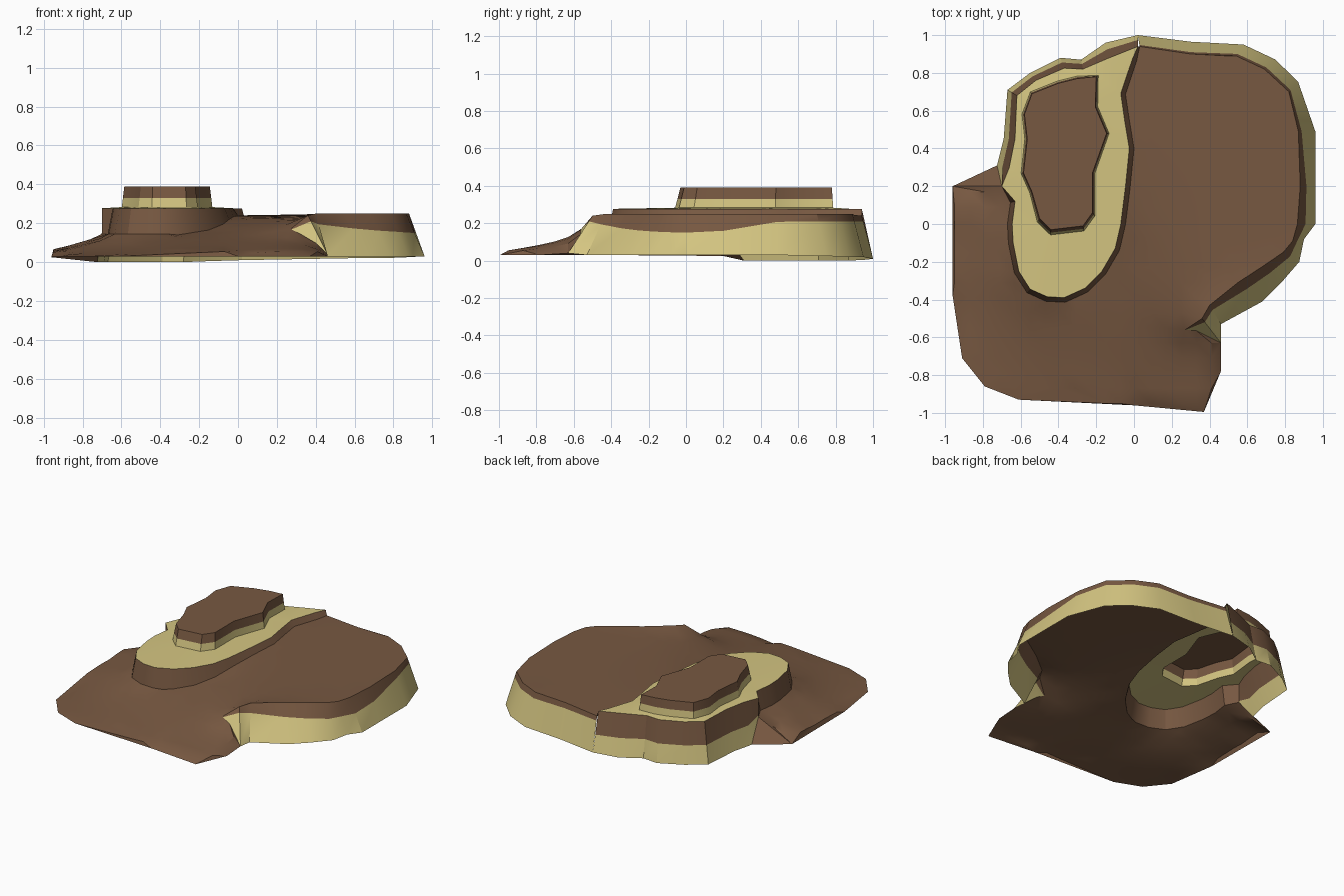
import bpy, bmesh, math
from mathutils import Vector as V
from mathutils.geometry import delaunay_2d_cdt

if "Cube" in bpy.data.objects:
    bpy.data.objects.remove(bpy.data.objects["Cube"])


def colour(name, rgb):
    m = bpy.data.materials.new(name)
    m.diffuse_color = (*rgb, 1)
    m.use_nodes = True
    m.node_tree.nodes["Principled BSDF"].inputs["Base Color"].default_value = m.diffuse_color
    return m


BROWN = colour("brown earth", (0.185, 0.098, 0.053))
TAN = colour("tan sand", (0.66, 0.56, 0.22))


def finish(name, bm, mats):
    me = bpy.data.meshes.new(name)
    bm.to_mesh(me)
    bm.free()
    for m in mats:
        me.materials.append(m)
    ob = bpy.data.objects.new(name, me)
    bpy.context.collection.objects.link(ob)
    bpy.ops.object.select_all(action='DESELECT')
    ob.select_set(True)
    bpy.context.view_layer.objects.active = ob
    bpy.ops.object.shade_smooth_by_angle(angle=math.radians(28))
    return ob


def wall(name, top, bottom, split=None, closed=False):
    """Loft between two clockwise lines: brown above split(point), tan below."""
    rows = [[V(p) for p in top]]
    if split:
        mid = []
        for t, b in zip(top, bottom):
            f = (t[2] - split(t)) / (t[2] - b[2])
            mid.append(V(t).lerp(V(b), min(0.92, max(0.08, f))))
        rows.append(mid)
    rows.append([V(p) for p in bottom])
    bm = bmesh.new()
    rings = [[bm.verts.new(p) for p in r] for r in rows]
    n = len(top)
    for k in range(len(rings) - 1):
        for i in range(n if closed else n - 1):
            j = (i + 1) % n
            f = bm.faces.new((rings[k][i], rings[k][j], rings[k + 1][j], rings[k + 1][i]))
            f.material_index = k
    return finish(name, bm, [BROWN, TAN])


def sheet(name, loops, mat):
    """Fill an outline, with any inner loops left as holes."""
    bm = bmesh.new()
    edges = []
    for lp in loops:
        vs = [bm.verts.new(p) for p in lp]
        edges += [bm.edges.new((vs[i - 1], vs[i])) for i in range(len(vs))]
    bmesh.ops.triangle_fill(bm, edges=edges, use_beauty=True)
    bm.normal_update()
    for f in bm.faces:
        if f.normal.z < 0:
            f.normal_flip()
    return finish(name, bm, [mat])


def offset(pts, d):
    """Push a closed clockwise outline outward in plan."""
    out = []
    for i, p in enumerate(pts):
        a, b = pts[i - 1], pts[(i + 1) % len(pts)]
        t = V((b[0] - a[0], b[1] - a[1])).normalized()
        out.append((p[0] - t.y * d, p[1] + t.x * d))
    return out


# Right and back cliff: rim above, foot below, from the front notch to the back
rim = [(.27, -.56, .17), (.36, -.50, .24), (.40, -.43, .25), (.55, -.31, .25), (.68, -.225, .25),
       (.79, -.15, .25), (.84, -.09, .25), (.865, 0, .25), (.88, .2, .25), (.87, .49, .25),
       (.82, .70, .25), (.69, .82, .25), (.54, .89, .25), (.3, .9, .245), (.03, .94, .24)]
foot = [(.33, -.565, .14), (.46, -.63, .04), (.46, -.53, .03), (.68, -.41, .03), (.78, -.31, .03),
        (.875, -.20, .03), (.90, -.08, .03), (.96, 0, .03), (.96, .2, .03), (.96, .49, .03),
        (.87, .75, .025), (.75, .87, .02), (.58, .95, .02), (.3, .965, .015), (.02, 1, .01)]
wall("outer_cliff", rim[::-1], foot[::-1],
     lambda p: 0.15 + 0.06 * min(1, (p[1] / 0.5) ** 2))

# Ledge outline, clockwise from the back tip; third value is the foot height
LEDGE_Z = 0.277
front = [(.02, .94, .24), (-.01, .87, .24), (-.07, .69, .24), (-.05, .55, .24), (-.025, .40, .24),
         (-.045, .2, .235), (-.07, 0, .22), (-.10, -.13, .195), (-.17, -.25, .165),
         (-.26, -.34, .15), (-.37, -.39, .145), (-.46, -.385, .145), (-.55, -.345, .145),
         (-.61, -.25, .145), (-.64, -.1, .145), (-.645, 0, .145), (-.63, .12, .145),
         (-.70, .20, .145)]
back = [(-.66, .30), (-.63, .45), (-.62, .68), (-.52, .76), (-.37, .825), (-.27, .82), (-.13, .88)]
back_foot = [(-.70, .20, .145), (-.725, .31, 0), (-.69, .45, 0), (-.67, .71, 0), (-.55, .80, 0),
             (-.39, .88, 0), (-.28, .87, 0), (-.15, .96, .005), (.02, 1, .01)]
outline = [p[:2] for p in front] + back
ledge = [(x, y, LEDGE_Z) for x, y in outline]
pushed = offset(outline, 0.025)
ledge_foot = [(*pushed[i], p[2]) for i, p in enumerate(front)]
ledge_foot[0], ledge_foot[-1] = rim[-1], back_foot[0]
wall("ledge_front_wall", ledge[:len(front)], ledge_foot)
wall("ledge_back_cliff", ledge[len(front) - 1:] + ledge[:1], back_foot, lambda p: 0.125)

# Upper mesa, clockwise
mesa = [(-.20, .78), (-.205, .62), (-.145, .48), (-.22, .27), (-.22, .06), (-.27, -.01),
        (-.44, -.03), (-.50, .03), (-.54, .17), (-.585, .27), (-.565, .45), (-.58, .58),
        (-.54, .69), (-.40, .745), (-.30, .77)]
mesa_top = [(x, y, 0.39) for x, y in mesa]
mesa_foot = [(x, y - (0.015 if y < 0.1 else 0), 0.283) for x, y in offset(mesa, 0.013)]
wall("mesa_wall", mesa_top, mesa_foot, lambda p: 0.33, closed=True)
sheet("mesa_top", [mesa_top], BROWN)
sheet("ledge_top", [ledge, mesa_foot], TAN)

# Sloping ground: fixed border heights, relaxed interior
skirt = [(-.96, .20, .025), (-.96, -.38, .03), (-.91, -.71, .03), (-.79, -.86, .03),
         (-.61, -.93, .03), (0, -.96, .03), (.37, -.995, .03), (.46, -.78, .03),
         (.46, -.63, .04), (.33, -.565, .14)]
border = skirt + rim + ledge_foot[1:]
n = len(border)
inner = [V((-0.95 + 0.08 * i, -0.95 + 0.08 * j)) for i in range(25) for j in range(25)]
inner = [p for p in inner if all((p - V(b[:2])).length > 0.05 for b in border)]
co, _, tris, origin, _, _ = delaunay_2d_cdt(
    [V(b[:2]) for b in border] + inner, [], [list(range(n))], 1, 1e-5)
bm = bmesh.new()
fixed, vs = set(), []
for i, p in enumerate(co):
    src = [k for k in origin[i] if k < n]
    vs.append(bm.verts.new((p.x, p.y, border[src[0]][2] if src else 0.15)))
    if src:
        fixed.add(vs[-1])
for t in tris:
    bm.faces.new([vs[k] for k in t])
bmesh.ops.delete(bm, geom=[v for v in bm.verts if not v.link_faces], context='VERTS')
# points that fell on a border edge take the height along that edge
for v in bm.verts:
    if v not in fixed and v.is_boundary:
        for i in range(n):
            a, b = V(border[i - 1]), V(border[i])
            d = (b - a).xy
            s = (v.co - a).xy.dot(d) / d.length_squared
            if 0 <= s <= 1 and ((v.co - a).xy - d * s).length < 1e-3:
                v.co.z = a.z + (b.z - a.z) * s
                fixed.add(v)
loose = [(v, [e.other_vert(v) for e in v.link_edges]) for v in bm.verts if v not in fixed]
for _ in range(300):
    for v, near in loose:
        v.co.z = sum(w.co.z for w in near) / len(near)
bm.normal_update()
for f in bm.faces:
    if f.normal.z < 0:
        f.normal_flip()
finish("sloping_ground", bm, [BROWN])

# Side face closing the ground at the left notch
bm = bmesh.new()
bm.faces.new([bm.verts.new(p) for p in (skirt[0], back_foot[0], back_foot[1])])
bm.normal_update()
if next(iter(bm.faces)) .normal.y < 0:
    bmesh.ops.reverse_faces(bm, faces=bm.faces[:])
finish("left_notch_side", bm, [BROWN])
